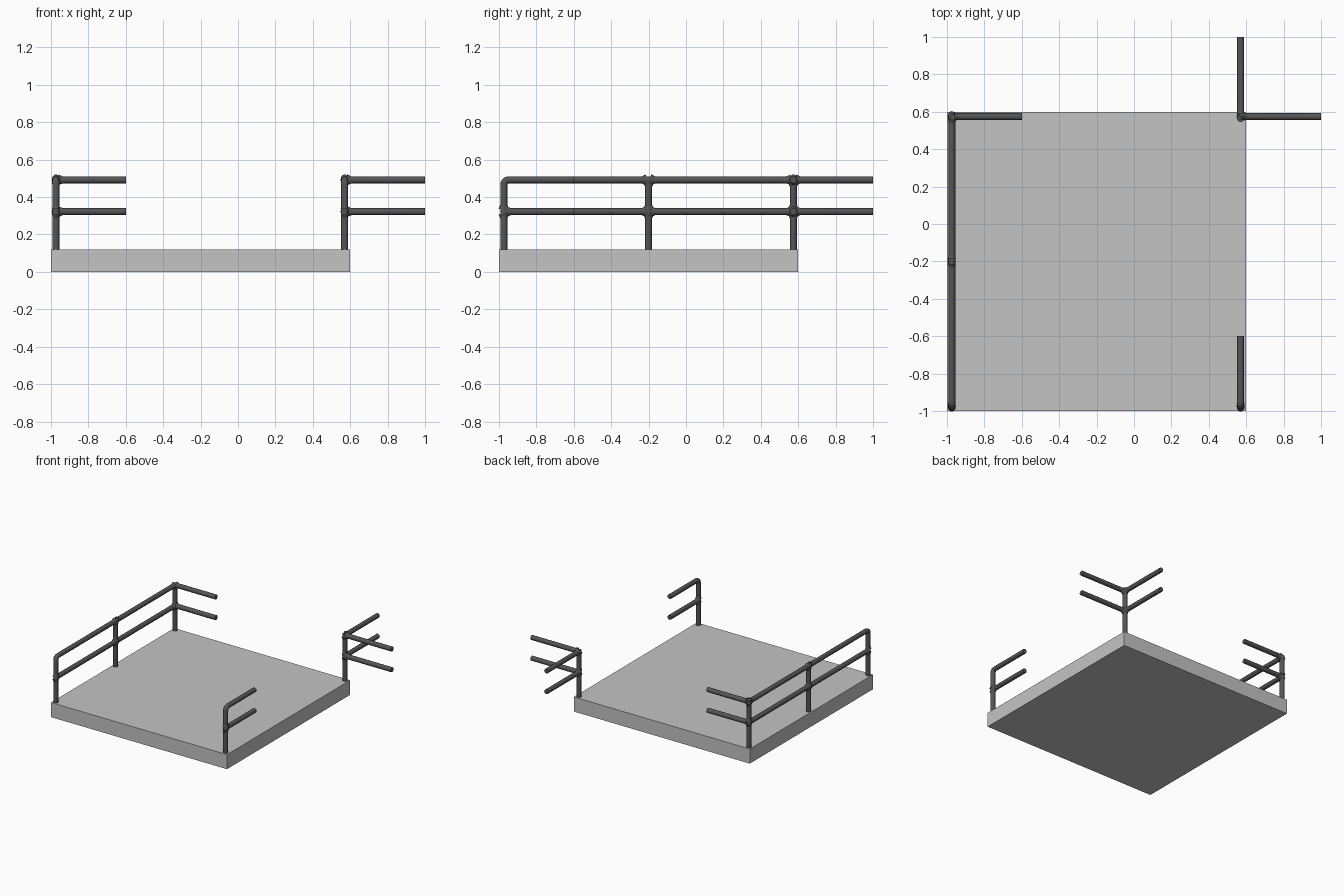
import bpy
import bmesh
from mathutils import Vector, Matrix

if "Cube" in bpy.data.objects:
    bpy.data.objects.remove(bpy.data.objects["Cube"])

R = 0.019                      # pipe radius
L, RT = -0.974, 0.57           # left and right post lines
F, M, B = -0.974, -0.2, 0.574  # front, middle and back post lines
DECK, LOW, TOP = 0.12, 0.322, 0.492


def material(name, v):
    m = bpy.data.materials.new(name)
    m.diffuse_color = (v, v, v, 1)
    m.use_nodes = True
    m.node_tree.nodes["Principled BSDF"].inputs["Base Color"].default_value = m.diffuse_color
    return m


concrete = material("light_grey", 0.55)
steel = material("dark_grey", 0.09)


def finish(name, bm, mat, smooth=False):
    me = bpy.data.meshes.new(name)
    bm.to_mesh(me)
    bm.free()
    me.materials.append(mat)
    ob = bpy.data.objects.new(name, me)
    bpy.context.collection.objects.link(ob)
    if smooth:
        for o in bpy.context.selected_objects:
            o.select_set(False)
        ob.select_set(True)
        bpy.context.view_layer.objects.active = ob
        bpy.ops.object.shade_smooth_by_angle()
    return ob


def rounded(pts, bend=0.03, steps=5):
    """Replace each inner corner of a path with a small bend."""
    pts = [Vector(p) for p in pts]
    out = [pts[0]]
    for a, c, d in zip(pts, pts[1:], pts[2:]):
        p, q = c + (a - c).normalized() * bend, c + (d - c).normalized() * bend
        for i in range(steps + 1):
            t = i / steps
            out.append(p * (1 - t) ** 2 + c * 2 * t * (1 - t) + q * t * t)
    return out + [pts[-1]]


def pipe(name, pts):
    cu = bpy.data.curves.new(name, "CURVE")
    cu.dimensions = "3D"
    cu.bevel_depth = R
    cu.bevel_resolution = 4
    cu.use_fill_caps = True
    path = rounded(pts)
    sp = cu.splines.new("POLY")
    sp.points.add(len(path) - 1)
    for s, p in zip(sp.points, path):
        s.co = (*p, 1)
    sp.use_smooth = True
    cu.materials.append(steel)
    ob = bpy.data.objects.new(name, cu)
    bpy.context.collection.objects.link(ob)


def welds(name, p, rails, ups):
    """Small flared fillets where rails meet a post."""
    bm = bmesh.new()
    for d in [Vector(r) for r in rails] + [Vector((0, 0, u)) for u in ups]:
        side = Vector(rails[0]).cross((0, 0, 1)) if d.z else d.cross((0, 0, 1))
        basis = Matrix((side, d.cross(side), d)).transposed().to_4x4()
        bmesh.ops.create_cone(
            bm, cap_ends=True, segments=16, radius1=0.029, radius2=R,
            depth=0.022,
            matrix=Matrix.Translation(Vector(p) + d * 0.025) @ basis
            @ Matrix.Diagonal((0.74, 1, 1, 1)))
    bmesh.ops.recalc_face_normals(bm, faces=bm.faces)
    finish(name, bm, steel, True)


# Floor slab
bm = bmesh.new()
bmesh.ops.create_cube(bm, size=1, matrix=Matrix.Translation((-0.2, -0.2, DECK / 2))
                      @ Matrix.Diagonal((1.6, 1.6, DECK, 1)))
finish("floor_slab", bm, concrete)

# Top rails, bent down into the front posts
pipe("left_top_rail", [(L, F, DECK), (L, F, TOP), (L, B, TOP), (-0.6, B, TOP)])
pipe("front_right_top_rail", [(RT, F, DECK), (RT, F, TOP), (RT, -0.6, TOP)])
pipe("back_right_top_rail", [(1, B, TOP), (RT, B, TOP), (RT, 1, TOP)])

# Lower rails
pipe("left_low_rail", [(L, F, LOW), (L, B, LOW), (-0.6, B, LOW)])
pipe("front_right_low_rail", [(RT, F, LOW), (RT, -0.6, LOW)])
pipe("back_right_low_rail", [(1, B, LOW), (RT, B, LOW), (RT, 1, LOW)])

# Upright posts
pipe("middle_post", [(L, M, DECK), (L, M, TOP)])
pipe("back_left_post", [(L, B, DECK), (L, B, TOP + 0.012)])
pipe("back_right_post", [(RT, B, DECK), (RT, B, TOP + 0.012)])

# Welded joints
X, Y, NY = (1, 0, 0), (0, 1, 0), (0, -1, 0)
joints = {"front_left": (L, F, [Y]), "front_right": (RT, F, [Y]),
          "middle": (L, M, [Y, NY]), "back_left": (L, B, [NY, X]),
          "back_right": (RT, B, [Y, X])}
for name, (x, y, rails) in joints.items():
    welds(name + "_low_joint", (x, y, LOW), rails, [1, -1])
    if not name.startswith("front"):
        welds(name + "_top_joint", (x, y, TOP), rails, [-1])
